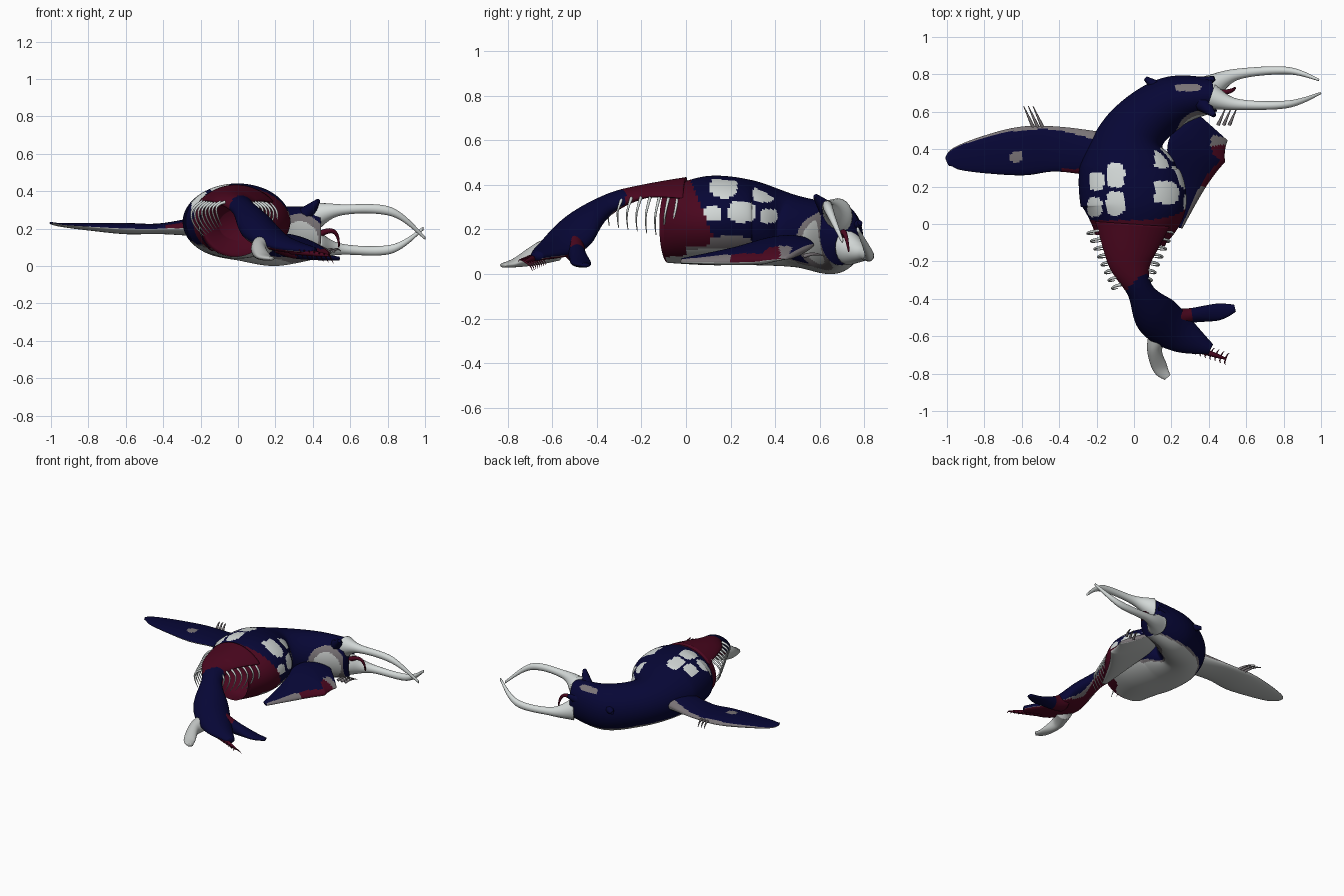
import bpy, bmesh, math
from mathutils import Vector

cube = bpy.data.objects.get("Cube")
if cube:
    bpy.data.objects.remove(cube)


def material(name, color):
    mat = bpy.data.materials.new(name)
    mat.use_nodes = True
    mat.diffuse_color = (*color, 1)
    shader = next(node for node in mat.node_tree.nodes if node.type == "BSDF_PRINCIPLED")
    shader.inputs["Base Color"].default_value = mat.diffuse_color
    return mat


NAVY, RED, GREY, PALE, BONE = range(5)
MATERIALS = [material("navy hide", (0.002, 0.002, 0.036)),
             material("raw red", (0.068, 0.002, 0.013)),
             material("grey edge", (0.19, 0.17, 0.18)),
             material("pale belly", (0.5, 0.52, 0.51)),
             material("bone white", (0.66, 0.7, 0.69))]


def smooth_samples(values, steps):
    """Sample a smooth curve that passes through every value."""
    last = len(values) - 1
    samples = []
    for i in range(last):
        a, b, c, d = (values[min(max(i + k, 0), last)] for k in (-1, 0, 1, 2))
        for step in range(steps):
            t = step / steps
            slope_in, slope_out = (c - a) / 2, (d - b) / 2
            ease = t * t * (3 - 2 * t)
            samples.append(b + (c - b) * ease + slope_in * t * (1 - t) ** 2
                           - slope_out * t * t * (1 - t))
    return samples + [values[-1]]


def loft(name, path, widths, heights, rule, roll=0, sag=0, around=40, steps=12, open_start=False):
    """Skin upright ovals of the given half widths and heights along a path."""
    centers = smooth_samples([Vector(point) for point in path], steps)
    sizes = zip(smooth_samples(widths, steps), smooth_samples(heights, steps))
    bm = bmesh.new()
    rings = []
    for i, (wide, high) in enumerate(sizes):
        ahead = centers[min(i + 1, len(centers) - 1)] - centers[max(i - 1, 0)]
        side = Vector((ahead.y, -ahead.x, 0)).normalized()
        up = Vector((0, 0, 1))
        across = side * math.cos(roll) + up * math.sin(roll)
        lift = up * math.cos(roll) - side * math.sin(roll)
        ring = []
        for k in range(around):
            angle = math.tau * k / around
            out = wide * math.cos(angle)
            rise = high * math.sin(angle) - sag * out * out
            ring.append(bm.verts.new(centers[i] + across * out + lift * rise))
        rings.append(ring)
    for ring, following in zip(rings, rings[1:]):
        for k in range(around):
            n = (k + 1) % around
            bm.faces.new((ring[k], following[k], following[n], ring[n]))
    if not open_start:
        bm.faces.new(rings[0])
    bm.faces.new(reversed(rings[-1]))
    bm.normal_update()
    for face in bm.faces:
        face.smooth = True
        face.material_index = rule(face.calc_center_median(), face.normal)
    mesh = bpy.data.meshes.new(name)
    bm.to_mesh(mesh)
    bm.free()
    for mat in MATERIALS:
        mesh.materials.append(mat)
    obj = bpy.data.objects.new(name, mesh)
    bpy.context.collection.objects.link(obj)
    return obj


def strands(name, paths, color, thickness):
    """Tapered strands, each following a few points."""
    curve = bpy.data.curves.new(name, "CURVE")
    curve.dimensions = "3D"
    curve.bevel_depth = thickness
    curve.bevel_resolution = 2
    curve.use_fill_caps = True
    for path in paths:
        strand = curve.splines.new("NURBS")
        strand.points.add(len(path) - 1)
        for i, (point, position) in enumerate(zip(strand.points, path)):
            point.co = (*position, 1)
            point.radius = 1 - 0.8 * i / (len(path) - 1)
        strand.use_endpoint_u = True
        strand.order_u = min(3, len(path))
        strand.resolution_u = 5
    curve.materials.append(MATERIALS[color])
    bpy.context.collection.objects.link(bpy.data.objects.new(name, curve))


def spot(u, v, center_u, center_v, size, squash=1.0):
    """Rounded-square test for a painted spot."""
    return abs((u - center_u) / size) ** 3 + abs((v - center_v) / size / squash) ** 3 < 1


FLANK_SPOTS = [(0.17, 0.39, 0.06), (0.25, 0.28, 0.06), (0.12, 0.27, 0.04),
               (0.35, 0.36, 0.05), (0.37, 0.26, 0.04)]
BACK_SPOTS = [(-0.2, 0.23, 0.04), (-0.1, 0.26, 0.05), (-0.21, 0.09, 0.04), (-0.1, 0.11, 0.05)]


def body_rule(center, normal):
    throat = (center - Vector((0.33, 0.58, 0.14))).length
    if normal.y < 0.1 and center.x > 0.13 and throat < 0.14:
        return PALE if throat < 0.1 else GREY
    if center.y < 0 and normal.z > -0.85:
        return RED
    if normal.z < -0.68:
        return PALE if normal.z < -0.75 else GREY
    if center.x > 0 and spot(center.y, center.z, 0.2, 0.13, 0.1, squash=0.4):
        return GREY
    flank_tear = 0.4 * max(0, 0.42 - center.z) if center.x > 0 else 0
    if center.y < 0.02 + flank_tear:
        return RED
    if center.x > 0.11 and any(spot(center.y, center.z, *s, squash=0.8) for s in FLANK_SPOTS):
        return BONE
    if normal.z > 0.1 and any(spot(center.x, center.y, *s, squash=1.3) for s in BACK_SPOTS):
        return BONE
    if normal.z > 0.2 and spot(center.x, center.y, 0.29, 0.73, 0.07, squash=0.3):
        return GREY
    return NAVY


def hind_rule(center, normal):
    skewed_edge = -0.27 + min(0, center.x - 0.04)
    if center.y > skewed_edge or normal.z < -0.7:
        return RED
    return GREY if normal.z < -0.6 else NAVY


def spread_flipper_rule(center, normal):
    if normal.z < -0.15:
        return PALE
    if normal.y > 0.35 or spot(center.x, center.y, -0.63, 0.36, 0.03):
        return GREY
    return RED if center.x > -0.38 and normal.y < -0.4 else NAVY


def folded_flipper_rule(center, normal):
    if normal.z < -0.15:
        return PALE
    if normal.x > 0.45:
        return RED if 0.2 < center.y < 0.42 else GREY
    return NAVY


def plain(color):
    return lambda center, normal: color


# Torso, neck and head in one skin, open at the torn waist
rim = (-0.02, -0.08, 0.22)
loft("body", [rim, (0, 0.1, 0.24), (-0.03, 0.3, 0.23), (0.01, 0.5, 0.19), (0.2, 0.65, 0.16),
              (0.43, 0.69, 0.18)],
     [0.19, 0.28, 0.26, 0.17, 0.14, 0.09], [0.17, 0.2, 0.19, 0.16, 0.16, 0.14],
     body_rule, around=112, steps=24, open_start=True)

# Hollow inside the ribcage, facing the opening
cavity = loft("chest_cavity", [rim, (0, 0.02, 0.22), (0, 0.12, 0.22)],
              [0.19, 0.19, 0.1], [0.17, 0.16, 0.08], plain(RED), open_start=True)
cavity.data.flip_normals()

# Torn strip of back leading to the hind end
loft("hind_back", [(-0.01, 0, 0.405), (-0.02, -0.2, 0.37), (0.03, -0.35, 0.31), (0.12, -0.49, 0.2),
                   (0.25, -0.59, 0.12), (0.41, -0.67, 0.08)],
     [0.2, 0.12, 0.07, 0.12, 0.1, 0.03], [0.03, 0.03, 0.05, 0.08, 0.045, 0.02],
     hind_rule, sag=1.6, around=64)

# Outstretched flipper
loft("spread_flipper", [(-0.1, 0.36, 0.22), (-0.4, 0.4, 0.2), (-0.6, 0.39, 0.2),
                        (-0.8, 0.37, 0.21), (-0.95, 0.35, 0.22), (-1, 0.33, 0.23)],
     [0.12, 0.12, 0.13, 0.1, 0.06, 0.02], [0.07, 0.03, 0.03, 0.02, 0.01, 0.005],
     spread_flipper_rule, around=64)

# Folded flipper, wrist forward and tip back along the flank
loft("folded_flipper", [(0.24, -0.02, 0.06), (0.29, 0.2, 0.08), (0.34, 0.4, 0.11), (0.43, 0.51, 0.1)],
     [0.02, 0.09, 0.17, 0.1], [0.01, 0.03, 0.04, 0.015],
     folded_flipper_rule, roll=math.radians(-18), around=56)

# Long bony jaws that curve together at the tip
JAWS = {"upper_jaw": [(0.41, 0.68, 0.26), (0.55, 0.64, 0.3), (0.82, 0.64, 0.29), (1, 0.7, 0.15)],
        "lower_jaw": [(0.41, 0.73, 0.12), (0.55, 0.8, 0.09), (0.82, 0.82, 0.09), (0.99, 0.77, 0.2)]}
for name, path in JAWS.items():
    loft(name, path, [0.07, 0.03, 0.02, 0.006], [0.08, 0.03, 0.024, 0.01], plain(BONE), around=20)

# Feet
loft("pale_foot", [(0.14, -0.57, 0.12), (0.11, -0.67, 0.09), (0.14, -0.77, 0.05), (0.18, -0.82, 0.04)],
     [0.06, 0.04, 0.04, 0.02], [0.06, 0.05, 0.02, 0.01], plain(PALE), around=24)
loft("dark_foot", [(0.2, -0.51, 0.14), (0.3, -0.49, 0.09), (0.45, -0.47, 0.05), (0.54, -0.45, 0.04)],
     [0.06, 0.04, 0.045, 0.02], [0.07, 0.05, 0.02, 0.01],
     lambda center, normal: RED if center.x < 0.31 else NAVY, around=24)

# Pointed tufts at the back of the head and above the jaws
strands("head_tufts", [[(0.19, 0.68, 0.2), (0.06, 0.78, 0.2)], [(0.34, 0.67, 0.25), (0.43, 0.58, 0.35)],
                       [(0.32, 0.73, 0.2), (0.43, 0.78, 0.23)]], NAVY, 0.06)

# Ribs hang in pairs below the torn back, shorter toward the hind end
ribs = []
for i in range(8):
    y = -0.03 - 0.042 * i
    reach = 0.23 - 0.019 * i
    top = 0.37 - 0.004 * i
    bottom = 0.16 + 0.008 * i
    for side in (-1, 1):
        ribs.append([(side * reach * across - 0.02, y + back, z) for across, back, z in
                     ((0.5, 0, top), (1, -0.01, 0.33), (1, -0.03, bottom + 0.06), (0.7, -0.02, bottom))])
strands("ribs", ribs, BONE, 0.009)

# Bare tail spine with short side spikes
base, tip = Vector((0.28, -0.65, 0.085)), Vector((0.49, -0.72, 0.055))
strands("tail_spine", [[base, base.lerp(tip, 0.9), tip]], RED, 0.022)
spikes = []
for i in range(8):
    root = base.lerp(tip, (i + 1) / 8)
    for side in (-1, 1):
        out = Vector((0.01, 0.03, -0.02)) * side
        spikes.append([root, root + out, root + out + Vector((0.01, 0, -0.02))])
strands("tail_spikes", spikes, RED, 0.005)

# Tongue hanging between the jaws
strands("tongue", [[(0.4, 0.7, 0.15), (0.48, 0.7, 0.2), (0.54, 0.72, 0.17), (0.54, 0.73, 0.1)]], RED, 0.02)

# Three claws on each flipper wrist
for name, wrist, spread, reach in (("spread_claws", (-0.49, 0.52, 0.2), -0.025, (-0.05, 0.11, 0)),
                                   ("folded_claws", (0.45, 0.53, 0.08), 0.03, (0.04, 0.09, 0))):
    claws = []
    for i in range(3):
        root = Vector(wrist) + Vector((spread * i, 0, 0))
        end = root + Vector(reach)
        claws.append([root, root.lerp(end, 0.5) + Vector((0, 0, 0.02)), end])
    strands(name, claws, GREY, 0.01)
